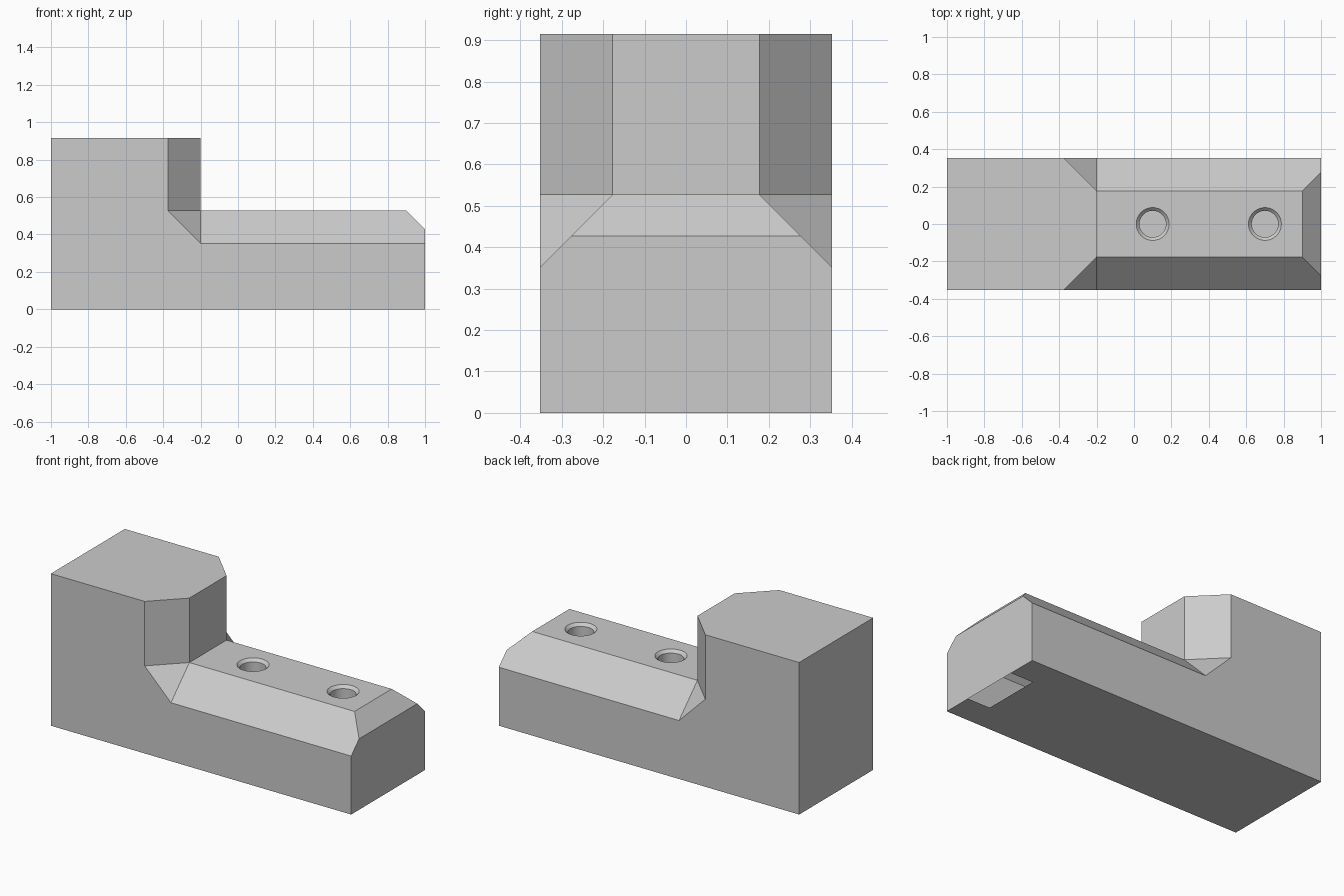
import bpy, bmesh, math

if "Cube" in bpy.data.objects:
    bpy.data.objects.remove(bpy.data.objects["Cube"])

W, B, C = 0.352, 0.177, 0.277        # half widths: full, deck, end face top
TOP, DECK, LOW = 0.915, 0.527, 0.352  # heights: block, deck, chamfer foot
STEP, CH = -0.2, -0.375               # step wall and start of its chamfer
END_X, END_Z = 0.9, 0.427             # end chamfer
bm = bmesh.new()


def face(pts):
    return bm.faces.new([bm.verts.new(p) for p in pts])


def both(pts):
    """Face on the +y side and its mirror on the -y side."""
    face(pts)
    face([(x, -y, z) for x, y, z in pts])


def across(pts):
    """Face symmetric about y = 0, from its +y half outline."""
    face(pts + [(x, -y, z) for x, y, z in reversed(pts)])


# side walls and chamfers
both([(-1, W, 0), (1, W, 0), (1, W, LOW), (STEP, W, LOW), (CH, W, DECK), (CH, W, TOP), (-1, W, TOP)])
both([(STEP, W, LOW), (1, W, LOW), (1, C, END_Z), (END_X, B, DECK), (STEP, B, DECK)])
both([(CH, W, DECK), (STEP, B, DECK), (STEP, B, TOP), (CH, W, TOP)])
both([(CH, W, DECK), (STEP, W, LOW), (STEP, B, DECK)])

# top, back, step wall, end chamfer, end face
across([(-1, W, TOP), (CH, W, TOP), (STEP, B, TOP)])
across([(-1, W, 0), (-1, W, TOP)])
across([(STEP, B, DECK), (STEP, B, TOP)])
across([(END_X, B, DECK), (1, C, END_Z)])
across([(1, W, 0), (1, W, LOW), (1, C, END_Z)])

# underside with an opening at the end
across([(-1, W, 0), (0.85, W, 0), (0.85, B, 0)])
both([(0.85, W, 0), (1, W, 0), (1, B, 0), (0.85, B, 0)])


def loop(verts):
    return [bm.edges.new((verts[i - 1], verts[i])) for i in range(len(verts))]


# deck with two countersunk screw holes
deck_edges = loop([bm.verts.new(p) for p in
                   [(STEP, -B, DECK), (END_X, -B, DECK), (END_X, B, DECK), (STEP, B, DECK)]])
N = 32
for cx in (0.1, 0.7):
    rings = []
    for r, z in ((0.088, DECK), (0.071, DECK - 0.017), (0.071, DECK - 0.15)):
        rings.append([bm.verts.new((cx + r * math.cos(2 * math.pi * i / N),
                                    r * math.sin(2 * math.pi * i / N), z)) for i in range(N)])
    deck_edges += loop(rings[0])
    for a, b in zip(rings, rings[1:]):
        for i in range(N):
            bm.faces.new((a[i - 1], a[i], b[i], b[i - 1]))
    bm.faces.new(rings[-1])
bmesh.ops.triangle_fill(bm, use_beauty=True, edges=deck_edges, normal=(0, 0, 1))

bmesh.ops.remove_doubles(bm, verts=bm.verts[:], dist=1e-4)
bmesh.ops.recalc_face_normals(bm, faces=bm.faces[:])

mesh = bpy.data.meshes.new("stepped_block")
bm.to_mesh(mesh)
bm.free()
block = bpy.data.objects.new("stepped_block", mesh)
bpy.context.collection.objects.link(block)

grey = bpy.data.materials.new("plain_grey")
grey.diffuse_color = (0.6, 0.6, 0.6, 1)
grey.use_nodes = True
grey.node_tree.nodes["Principled BSDF"].inputs["Base Color"].default_value = grey.diffuse_color
mesh.materials.append(grey)

bpy.context.view_layer.objects.active = block
block.select_set(True)
bpy.ops.object.shade_smooth_by_angle(angle=math.radians(30))
